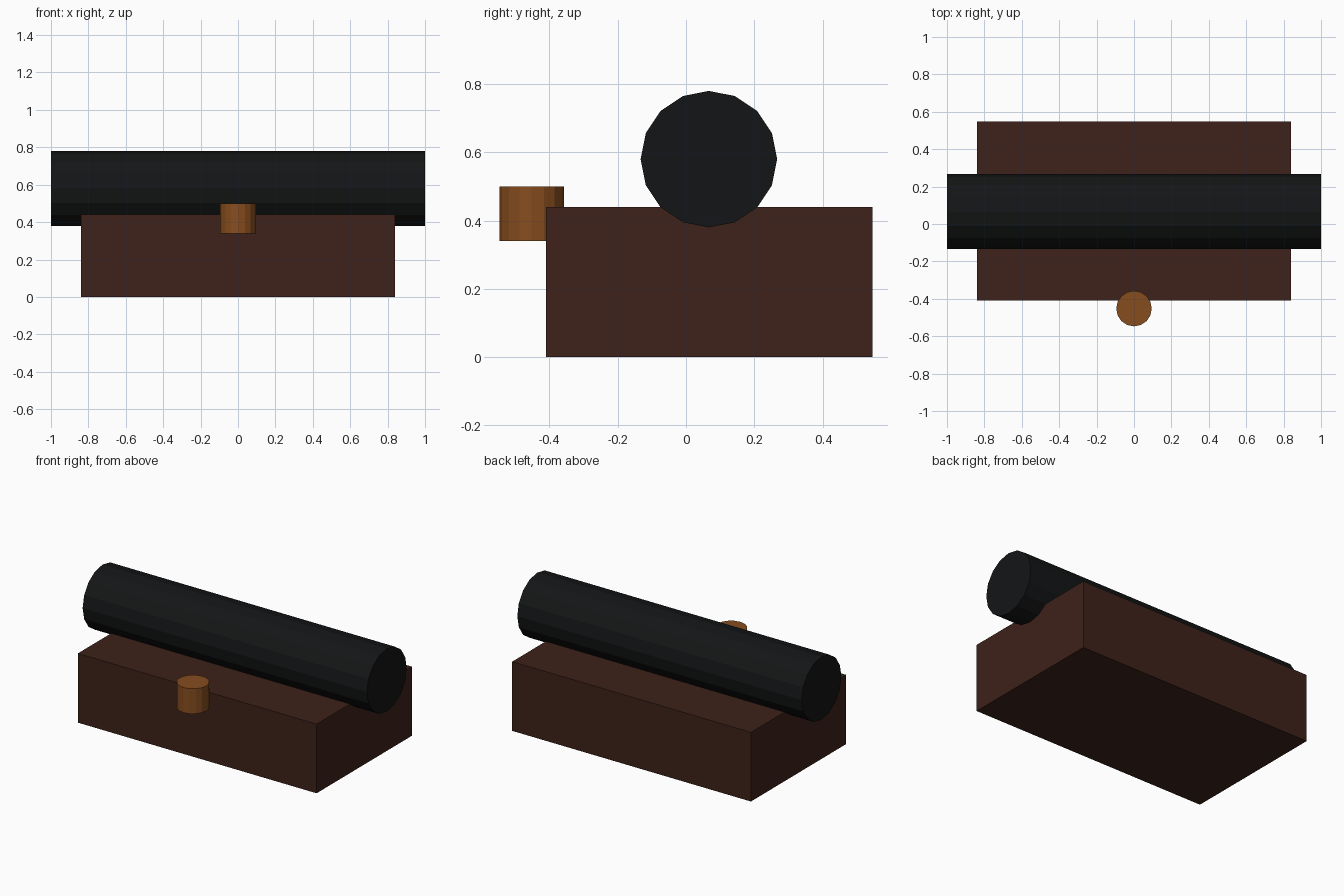
import bpy
from math import pi

if "Cube" in bpy.data.objects:
    bpy.data.objects.remove(bpy.data.objects["Cube"])


def paint(obj, name, rgb):
    mat = bpy.data.materials.new(name)
    mat.diffuse_color = (*rgb, 1)
    mat.use_nodes = True
    mat.node_tree.nodes["Principled BSDF"].inputs["Base Color"].default_value = mat.diffuse_color
    obj.name = obj.data.name = name
    obj.data.materials.append(mat)


def cylinder(name, rgb, radius, length, center, rotation=(0, 0, 0)):
    bpy.ops.mesh.primitive_cylinder_add(
        vertices=16, radius=radius, depth=length, location=center, rotation=rotation)
    paint(bpy.context.object, name, rgb)


# Wooden base block, set slightly back
y_front, y_back, height = -0.41, 0.547, 0.44
bpy.ops.mesh.primitive_cube_add(size=1, location=(0, (y_front + y_back) / 2, height / 2))
block = bpy.context.object
block.scale = (1.68, y_back - y_front, height)
bpy.ops.object.transform_apply(location=False, rotation=False, scale=True)
paint(block, "base_block", (0.048, 0.016, 0.010))

# Long roller sunk into the top of the block
cylinder("roller", (0.007, 0.0075, 0.008), 0.2, 2.0, (0, 0.067, 0.58), (0, pi / 2, 0))

# Small upright knob on the front edge
cylinder("front_knob", (0.24, 0.075, 0.013), 0.095, 0.16, (0, -0.452, 0.42))
